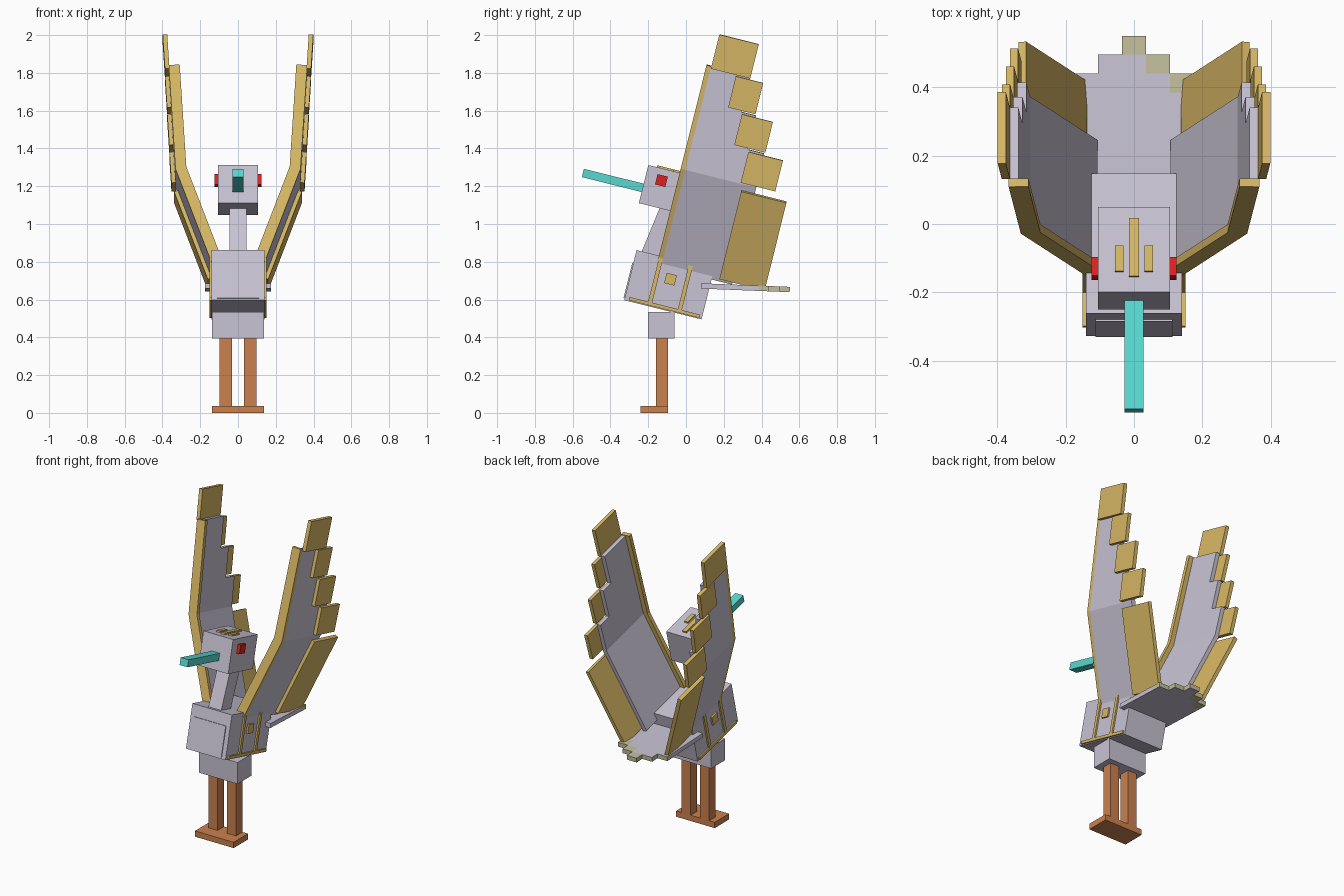
import bpy
import bmesh
import math
from mathutils import Matrix, Vector

if "Cube" in bpy.data.objects:
    bpy.data.objects.remove(bpy.data.objects["Cube"])


def srgb(r, g, b):
    return [((c / 255 + 0.055) / 1.055) ** 2.4 for c in (r, g, b)] + [1.0]


def material(name, rgb):
    m = bpy.data.materials.new(name)
    m.diffuse_color = srgb(*rgb)
    m.use_nodes = True
    m.node_tree.nodes["Principled BSDF"].inputs["Base Color"].default_value = m.diffuse_color
    return m


LAVENDER = material("lavender_grey", (201, 195, 211))
GOLD = material("gold", (216, 184, 101))
ORANGE = material("leg_orange", (203, 129, 79))
TEAL = material("beak_teal", (88, 217, 208))
RED = material("eye_red", (222, 32, 34))
OLIVE = material("tail_tip_olive", (194, 190, 155))

WORLD = Matrix.Identity(4)
PITCH = Matrix.Rotation(math.radians(-14), 4, 'X')  # body leans back


def box(name, x, y, z, mats, frame=WORLD, mirror=False):
    """Box from ranges, placed by a frame; optionally mirrored across x."""
    bm = bmesh.new()
    for side in ((1, -1) if mirror else (1,)):
        geo = bmesh.ops.create_cube(bm, size=1)["verts"]
        for v in geo:
            p = Vector([r[0] + (c + 0.5) * (r[1] - r[0]) for r, c in zip((x, y, z), v.co)])
            p = frame @ p
            p.x *= side
            v.co = p
    bmesh.ops.recalc_face_normals(bm, faces=bm.faces)
    mesh = bpy.data.meshes.new(name)
    bm.to_mesh(mesh)
    bm.free()
    for m in mats:
        mesh.materials.append(m)
    obj = bpy.data.objects.new(name, mesh)
    bpy.context.collection.objects.link(obj)
    return obj


# Legs, foot plate and hips
box("foot_plate", (-.137, .137), (-.24, -.095), (0, .037), [ORANGE])
box("legs", (.033, .098), (-.16, -.095), (.037, .395), [ORANGE], mirror=True)
box("hips", (-.137, .137), (-.2, -.06), (.395, .533), [LAVENDER])

# Body with chest plate and gold side trim
box("body", (-.14, .14), (-.462, -.04), (.5, .773), [LAVENDER], PITCH)
box("chest_plate", (-.112, .112), (-.468, -.462), (.51, .7), [LAVENDER], PITCH)
for name, u, v in (("front_strap", (-.337, -.315), (.512, .77)),
                   ("rear_strap", (-.175, -.153), (.512, .77)),
                   ("lower_band", (-.438, -.053), (.505, .523)),
                   ("side_stud", (-.279, -.223), (.639, .695))):
    box(name, (.14, .15), u, v, [GOLD], PITCH, mirror=True)

# Neck leans further back than the body
neck = Matrix.Translation((0, -.236, .851)) @ Matrix.Rotation(math.radians(-22.5), 4, 'X')
box("neck", (-.045, .045), (0, .1), (-.05, .32), [LAVENDER], neck)

# Head, beak, eyes and crest
box("head", (-.105, .105), (-.511, -.254), (1.017, 1.225), [LAVENDER], PITCH)
box("beak", (-.028, .028), (-.837, -.511), (1.078, 1.123), [TEAL], PITCH)
box("eyes", (.105, .125), (-.452, -.396), (1.134, 1.19), [RED], PITCH, mirror=True)
box("crest_centre", (-.014, .014), (-.465, -.29), (1.225, 1.235), [GOLD], PITCH)
box("crest_sides", (.03, .055), (-.45, -.372), (1.225, 1.235), [GOLD], PITCH, mirror=True)

# Wings: an inner and an outer section folding at a shared hinge
HINGE = PITCH @ Matrix.Translation((.331, 0, 1.247))
INNER = HINGE @ Matrix.Rotation(math.radians(20.5), 4, 'Y')
OUTER = HINGE @ Matrix.Rotation(math.radians(3.6), 4, 'Y')
PANEL, BAR, FEATHER = (-.028, 0), (-.058, 0), (-.003, .021)

box("inner_wing_panel", PANEL, (-.315, .072), (-.565, 0), [LAVENDER], INNER, mirror=True)
box("inner_wing_bar", BAR, (-.34, -.315), (-.565, 0), [GOLD], INNER, mirror=True)
box("inner_wing_feather", FEATHER, (0, .247), (-.545, -.035), [GOLD], INNER, mirror=True)
box("outer_wing_bar", BAR, (-.34, -.315), (0, .567), [GOLD], OUTER, mirror=True)
for i, (end, low, high) in enumerate(((.07, 0, .185), (-.02, .185, .37), (-.1, .37, .562))):
    box(f"outer_wing_panel_{i}", PANEL, (-.315, end), (low, high), [LAVENDER], OUTER, mirror=True)
for i, (u0, u1, low, high) in enumerate(((-.014, .175, .006, .175), (-.095, .074, .193, .36),
                                         (-.175, -.026, .378, .548), (-.313, -.098, .555, .742))):
    box(f"outer_wing_feather_{i}", FEATHER, (u0, u1), (low, high), [GOLD], OUTER, mirror=True)

# Stepped tail: each step has an olive tip on all but its underside
TAIL = Matrix.Translation((0, .08, .672)) @ Matrix.Rotation(math.radians(-2.3), 4, 'X')
TIP = .055
for i, (half, inside, end) in enumerate(((.035, 0, .47), (.105, .035, .415), (.175, .105, .36))):
    parts = [(-half, half)] if i == 0 else [(inside, half)]
    for x in parts:
        box(f"tail_step_{i}", x, (0, end - TIP), (-.014, .014), [LAVENDER], TAIL, mirror=i > 0)
        tip = box(f"tail_tip_{i}", x, (end - TIP, end), (-.014, .014), [LAVENDER, OLIVE],
                  TAIL, mirror=i > 0)
        for face in tip.data.polygons:
            face.material_index = 1 if face.normal.z > -.5 else 0
